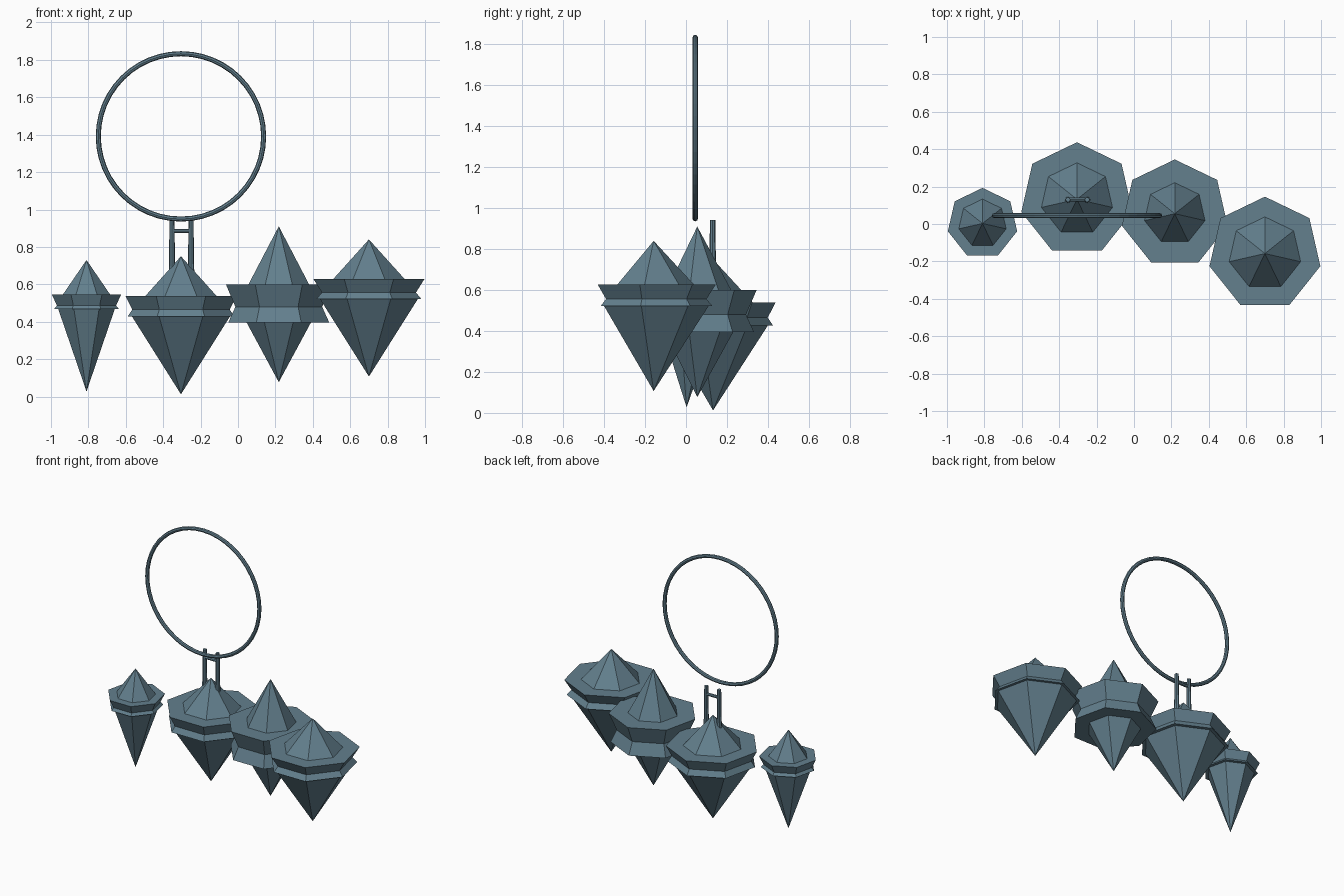
import bpy, bmesh, math
from mathutils import Vector

if "Cube" in bpy.data.objects:
    bpy.data.objects.remove(bpy.data.objects["Cube"])

steel = bpy.data.materials.new("slate_blue")
steel.diffuse_color = (0.125, 0.215, 0.27, 1)
steel.use_nodes = True
steel.node_tree.nodes["Principled BSDF"].inputs["Base Color"].default_value = steel.diffuse_color


def finish(name, bm):
    bmesh.ops.recalc_face_normals(bm, faces=bm.faces[:])
    me = bpy.data.meshes.new(name)
    bm.to_mesh(me)
    bm.free()
    me.materials.append(steel)
    ob = bpy.data.objects.new(name, me)
    bpy.context.collection.objects.link(ob)
    return ob


def lathe(name, centre, profile, sides=7):
    """Stack of polygon rings, one corner facing +y, closed by a point at each end."""
    bm = bmesh.new()
    cx, cy = centre
    top = bm.verts.new((cx, cy, profile[0][1]))
    tip = bm.verts.new((cx, cy, profile[-1][1]))
    rings = []
    for r, z in profile[1:-1]:
        angles = [math.pi / 2 + math.tau * i / sides for i in range(sides)]
        rings.append([bm.verts.new((cx + r * math.cos(a), cy + r * math.sin(a), z)) for a in angles])
    for i in range(sides):
        j = (i + 1) % sides
        bm.faces.new((top, rings[0][i], rings[0][j]))
        bm.faces.new((tip, rings[-1][j], rings[-1][i]))
        for a, b in zip(rings, rings[1:]):
            bm.faces.new((a[i], b[i], b[j], a[j]))
    return finish(name, bm)


def rod(name, p, q, r1, r2):
    """Tapered eight-sided bar from p to q."""
    p, q = Vector(p), Vector(q)
    bm = bmesh.new()
    bmesh.ops.create_cone(bm, cap_ends=True, segments=8, radius1=r1, radius2=r2, depth=(q - p).length)
    rot = (q - p).to_track_quat('Z', 'Y').to_matrix().to_4x4()
    bmesh.ops.transform(bm, matrix=rot, verts=bm.verts[:])
    bmesh.ops.translate(bm, vec=(p + q) / 2, verts=bm.verts[:])
    return finish(name, bm)


# Hanging spikes: centre, then (radius, height) for
# apex, cap base, brim, waist, lower flare, lower cone base, tip
spikes = {
    "small_spike": ((-0.81, 0.003), [(0, 0.73), (0.13, 0.545), (0.19, 0.545), (0.162, 0.487),
                                     (0.178, 0.468), (0.155, 0.468), (0, 0.027)]),
    "ring_spike": ((-0.305, 0.132), [(0, 0.75), (0.195, 0.538), (0.305, 0.538), (0.267, 0.465),
                                     (0.293, 0.427), (0.268, 0.427), (0, 0.012)]),
    "tall_spike": ((0.218, 0.055), [(0, 0.91), (0.166, 0.6), (0.29, 0.6), (0.238, 0.48),
                                    (0.277, 0.395), (0.176, 0.395), (0, 0.077)]),
    "front_spike": ((0.70, -0.158), [(0, 0.84), (0.196, 0.628), (0.304, 0.628), (0.258, 0.556),
                                     (0.288, 0.521), (0.268, 0.521), (0, 0.107)]),
}
for name, (centre, profile) in spikes.items():
    lathe(name, centre, profile)

# Two posts and a crossbar on the ring spike
for side, x in (("left", -0.353), ("right", -0.251)):
    rod(side + "_post", (x, 0.13, 0.62), (x, 0.13, 0.942), 0.018, 0.013)
rod("crossbar", (-0.353, 0.13, 0.885), (-0.251, 0.13, 0.885), 0.011, 0.011)

# Large upright hoop
bpy.ops.mesh.primitive_torus_add(location=(-0.305, 0.045, 1.391), rotation=(math.pi / 2, 0, 0),
                                 major_radius=0.442, minor_radius=0.0135,
                                 major_segments=48, minor_segments=8)
hoop = bpy.context.object
hoop.name = "hoop"
hoop.data.materials.append(steel)
